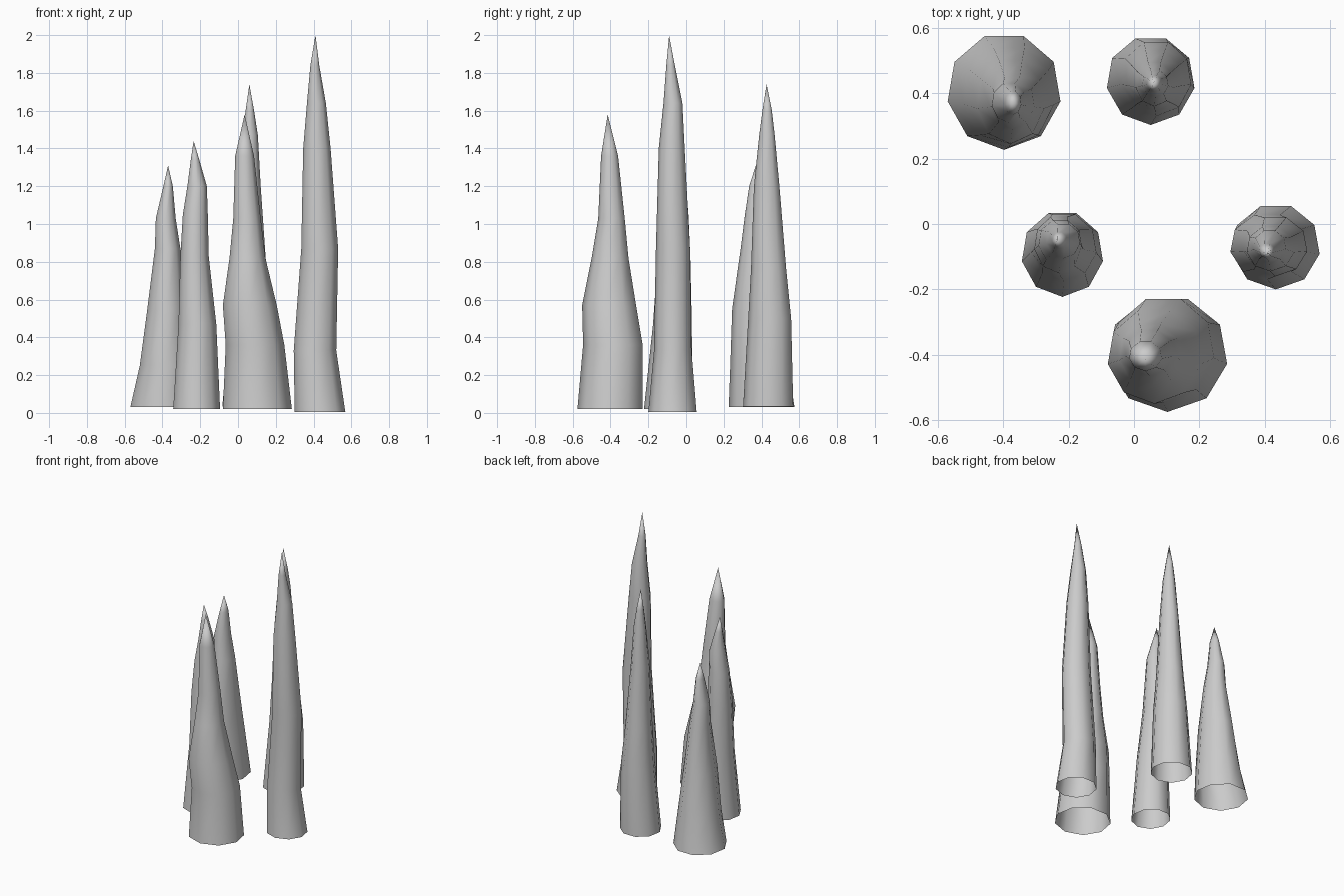
import bpy, bmesh, math

SIDES = 9
# unit ring with one corner pointing to the front
UNIT = [(math.cos(a), math.sin(a)) for a in
        (-math.pi / 2 + i * math.tau / SIDES for i in range(SIDES))]


def fit(values, lo, hi):
    """Stretch values so they span lo..hi."""
    a, b = min(values), max(values)
    return [lo + (v - a) / (b - a) * (hi - lo) for v in values]


def spike(name, tip, rings):
    """Open-bottomed spike; each ring is (z, x min, x max, y min, y max)."""
    bm = bmesh.new()
    loops = []
    for z, x0, x1, y0, y1 in rings:
        xs = fit([u[0] for u in UNIT], x0, x1)
        ys = fit([u[1] for u in UNIT], y0, y1)
        loops.append([bm.verts.new((x, y, z)) for x, y in zip(xs, ys)])
    top = bm.verts.new(tip)
    for i in range(SIDES):
        j = (i + 1) % SIDES
        for a, b in zip(loops, loops[1:]):
            bm.faces.new((a[i], a[j], b[j], b[i]))
        bm.faces.new((loops[-1][i], loops[-1][j], top))
    for f in bm.faces:
        f.smooth = True
    me = bpy.data.meshes.new(name)
    bm.to_mesh(me)
    bm.free()
    bpy.context.collection.objects.link(bpy.data.objects.new(name, me))


# wide spike at the front
spike("front_spike", (0.035, -0.415, 1.58), [
    (0.02, -0.08, 0.285, -0.575, -0.23),
    (0.36, -0.065, 0.245, -0.545, -0.23),
    (0.57, -0.08, 0.205, -0.55, -0.265),
    (0.82, -0.045, 0.145, -0.50, -0.305),
    (1.03, -0.025, 0.12, -0.465, -0.325),
    (1.36, -0.015, 0.085, -0.45, -0.36)])

# tallest spike on the right
spike("right_spike", (0.41, -0.09, 2.0), [
    (0.005, 0.30, 0.568, -0.20, 0.055),
    (0.33, 0.295, 0.52, -0.17, 0.028),
    (0.87, 0.335, 0.53, -0.16, 0.02),
    (1.40, 0.345, 0.49, -0.145, -0.008),
    (1.64, 0.365, 0.465, -0.12, -0.02),
    (1.84, 0.383, 0.43, -0.105, -0.06)])

# spike at the back
spike("back_spike", (0.06, 0.427, 1.74), [
    (0.035, -0.083, 0.185, 0.303, 0.568),
    (0.50, -0.04, 0.175, 0.33, 0.557),
    (0.77, -0.02, 0.15, 0.345, 0.53),
    (1.20, 0.005, 0.12, 0.36, 0.495),
    (1.47, 0.025, 0.105, 0.388, 0.47),
    (1.60, 0.04, 0.085, 0.405, 0.455)])

# short wide spike at the back left
spike("back_left_spike", (-0.37, 0.37, 1.31), [
    (0.03, -0.57, -0.225, 0.227, 0.575),
    (0.25, -0.52, -0.245, 0.235, 0.54),
    (0.55, -0.48, -0.275, 0.245, 0.50),
    (0.87, -0.44, -0.305, 0.29, 0.45),
    (1.03, -0.435, -0.33, 0.31, 0.43),
    (1.20, -0.395, -0.345, 0.335, 0.405)])

# slim spike at the left
spike("left_spike", (-0.235, -0.05, 1.44), [
    (0.02, -0.343, -0.095, -0.223, 0.033),
    (0.47, -0.315, -0.115, -0.175, 0.03),
    (0.83, -0.305, -0.155, -0.15, 0.022),
    (1.05, -0.292, -0.16, -0.125, 0.012),
    (1.20, -0.268, -0.165, -0.105, 0.0),
    (1.34, -0.25, -0.205, -0.075, -0.025)])
